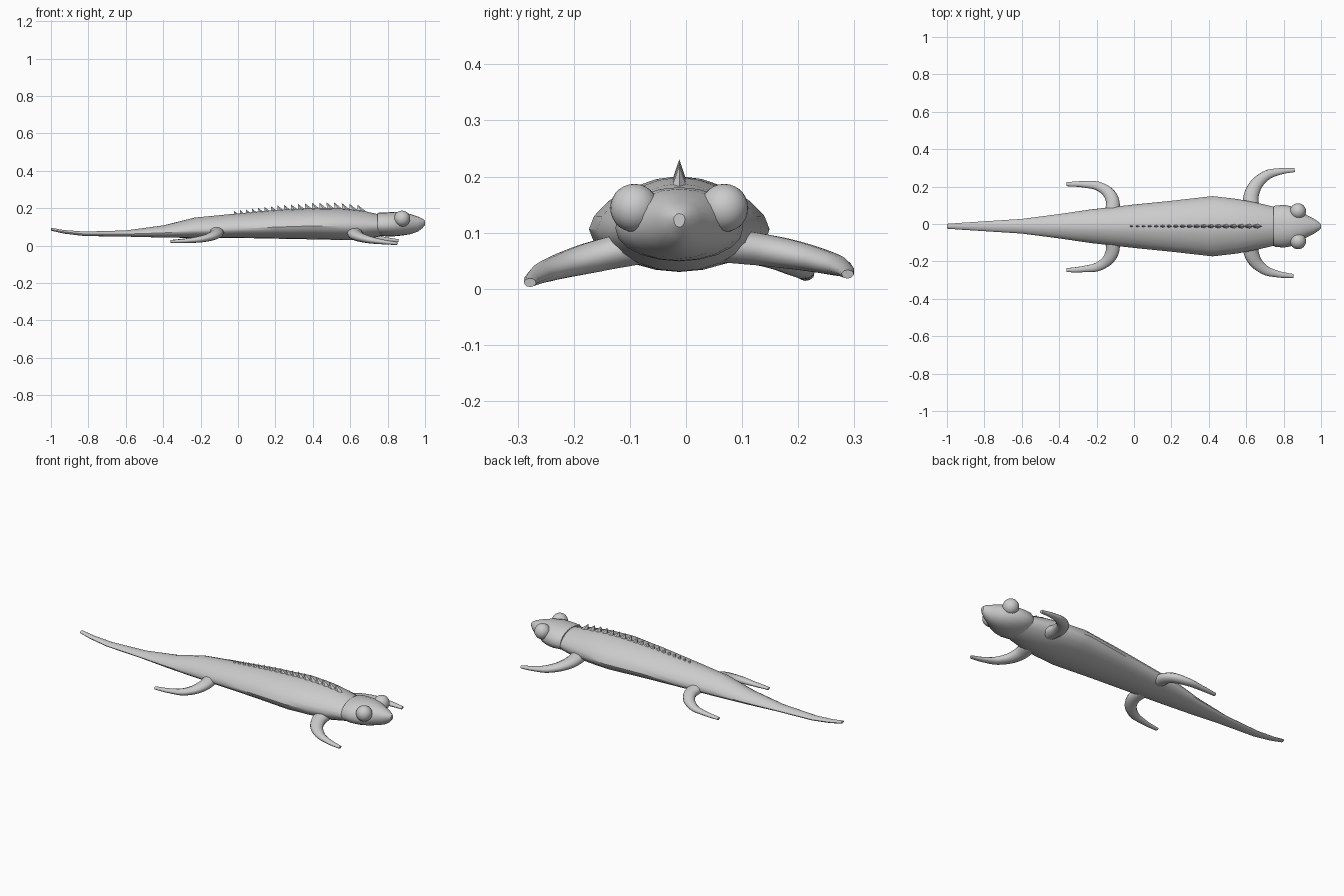
import bpy, bmesh
from math import sin, cos, pi, copysign

if "Cube" in bpy.data.objects:
    bpy.data.objects.remove(bpy.data.objects["Cube"])

CY = -0.012  # slightly off-centre spine line


def smooth(ob, angle=0.7):
    bpy.ops.object.select_all(action='DESELECT')
    ob.select_set(True)
    bpy.context.view_layer.objects.active = ob
    bpy.ops.object.shade_smooth_by_angle(angle=angle)


def finish(name, bm):
    bmesh.ops.recalc_face_normals(bm, faces=bm.faces[:])
    me = bpy.data.meshes.new(name)
    bm.to_mesh(me)
    bm.free()
    ob = bpy.data.objects.new(name, me)
    bpy.context.collection.objects.link(ob)
    return ob


def power(v, e):
    return copysign(abs(v) ** e, v)


def loft(name, sections, p_top, p_low, n=20):
    """Sections along x: (x, half width, bottom z, widest z, top z)."""
    bm = bmesh.new()
    rings = []
    for x, w, zb, zm, zt in sections:
        ring = []
        for i in range(n):
            a = 2 * pi * i / n
            e = 2 / (p_top if sin(a) > 0 else p_low)
            h = zt - zm if sin(a) > 0 else zm - zb
            ring.append(bm.verts.new((x, CY + w * power(cos(a), e), zm + h * power(sin(a), e))))
        rings.append(ring)
    for r, s in zip(rings, rings[1:]):
        for i in range(n):
            j = (i + 1) % n
            bm.faces.new((r[i], r[j], s[j], s[i]))
    bm.faces.new(rings[0])
    bm.faces.new(rings[-1])
    ob = finish(name, bm)
    smooth(ob)
    return ob


# Body and tail
loft("body_and_tail", [
    (-1.00, .013, .080, .086, .095), (-.93, .018, .064, .074, .083),
    (-.82, .025, .051, .062, .075), (-.60, .039, .048, .062, .081),
    (-.40, .065, .043, .068, .108), (-.23, .090, .041, .080, .150),
    (0.00, .116, .041, .090, .172), (.20, .136, .037, .099, .190),
    (.42, .161, .033, .106, .201), (.55, .146, .030, .106, .199),
    (.66, .125, .031, .104, .188), (.74, .106, .045, .104, .170),
    (.78, .095, .055, .104, .162)], 1.7, 1.9)

# Head
loft("head", [
    (.745, .104, .056, .108, .172), (.755, .110, .052, .108, .177),
    (.80, .114, .049, .108, .178), (.84, .107, .050, .109, .181),
    (.88, .090, .054, .112, .178), (.92, .062, .061, .117, .169),
    (.96, .041, .074, .121, .156), (.985, .025, .092, .123, .145),
    (1.0, .010, .110, .124, .134)], 2.1, 2.0)

# Eyes
for side in (-1, 1):
    bpy.ops.mesh.primitive_uv_sphere_add(segments=24, ring_count=14, radius=.043,
                                         location=(.877, CY + .08 * side, .144))
    eye = bpy.context.object
    eye.name = "eye_left" if side > 0 else "eye_right"
    smooth(eye)

# Legs: tapered tubes, flattened in z
FLAT = .72


def leg(name, pts):
    cu = bpy.data.curves.new(name, 'CURVE')
    cu.dimensions = '3D'
    cu.bevel_depth = 1
    cu.bevel_resolution = 3
    cu.resolution_u = 6
    cu.use_fill_caps = True
    sp = cu.splines.new('BEZIER')
    sp.bezier_points.add(len(pts) - 1)
    for bp, (x, y, z, r) in zip(sp.bezier_points, pts):
        bp.co = (x, y, z / FLAT)
        bp.radius = r
        bp.handle_left_type = bp.handle_right_type = 'AUTO'
    ob = bpy.data.objects.new(name, cu)
    bpy.context.collection.objects.link(ob)
    ob.scale.z = FLAT
    bpy.ops.object.select_all(action='DESELECT')
    ob.select_set(True)
    bpy.context.view_layer.objects.active = ob
    bpy.ops.object.convert(target='MESH')
    smooth(bpy.context.object)


leg("front_leg_left", [(.625, .07, .078, .045), (.632, .17, .064, .039),
                       (.70, .255, .045, .028), (.78, .281, .034, .018), (.858, .288, .026, .011)])
leg("front_leg_right", [(.625, -.08, .076, .045), (.632, -.17, .055, .039),
                        (.69, -.24, .034, .028), (.77, -.268, .020, .018), (.852, -.278, .011, .011)])
leg("back_leg_left", [(-.115, .05, .080, .040), (-.120, .14, .064, .035),
                      (-.18, .197, .040, .026), (-.27, .212, .028, .017), (-.36, .213, .022, .011)])
leg("back_leg_right", [(-.115, -.07, .078, .040), (-.120, -.16, .060, .035),
                       (-.18, -.222, .038, .026), (-.27, -.241, .026, .017), (-.36, -.247, .021, .011)])

# Row of back spikes, each leaning toward the tail
tops = [(-.03, .170), (.20, .190), (.42, .201), (.55, .199), (.70, .180)]


def back_height(x):
    for (x0, z0), (x1, z1) in zip(tops, tops[1:]):
        if x <= x1:
            return z0 + (z1 - z0) * (x - x0) / (x1 - x0)
    return tops[-1][1]


bm = bmesh.new()
count = 19
for k in range(count):
    t = k / (count - 1)
    x = -.01 + .675 * (.85 * t + .15 * t * t)
    half = .013 + .019 * t
    wide = .006 + .009 * t
    height = .015 + .020 * t
    z = back_height(x)
    base = [bm.verts.new((x + dx * half, CY + dy * wide, back_height(x + dx * half) - .008))
            for dx, dy in ((1, 0), (.1, 1), (-.8, .6), (-.8, -.6), (.1, -1))]
    tip = bm.verts.new((x - .85 * half, CY, z + height))
    bm.faces.new(base)
    for i in range(5):
        bm.faces.new((base[i], base[(i + 1) % 5], tip))
finish("back_spikes", bm)
